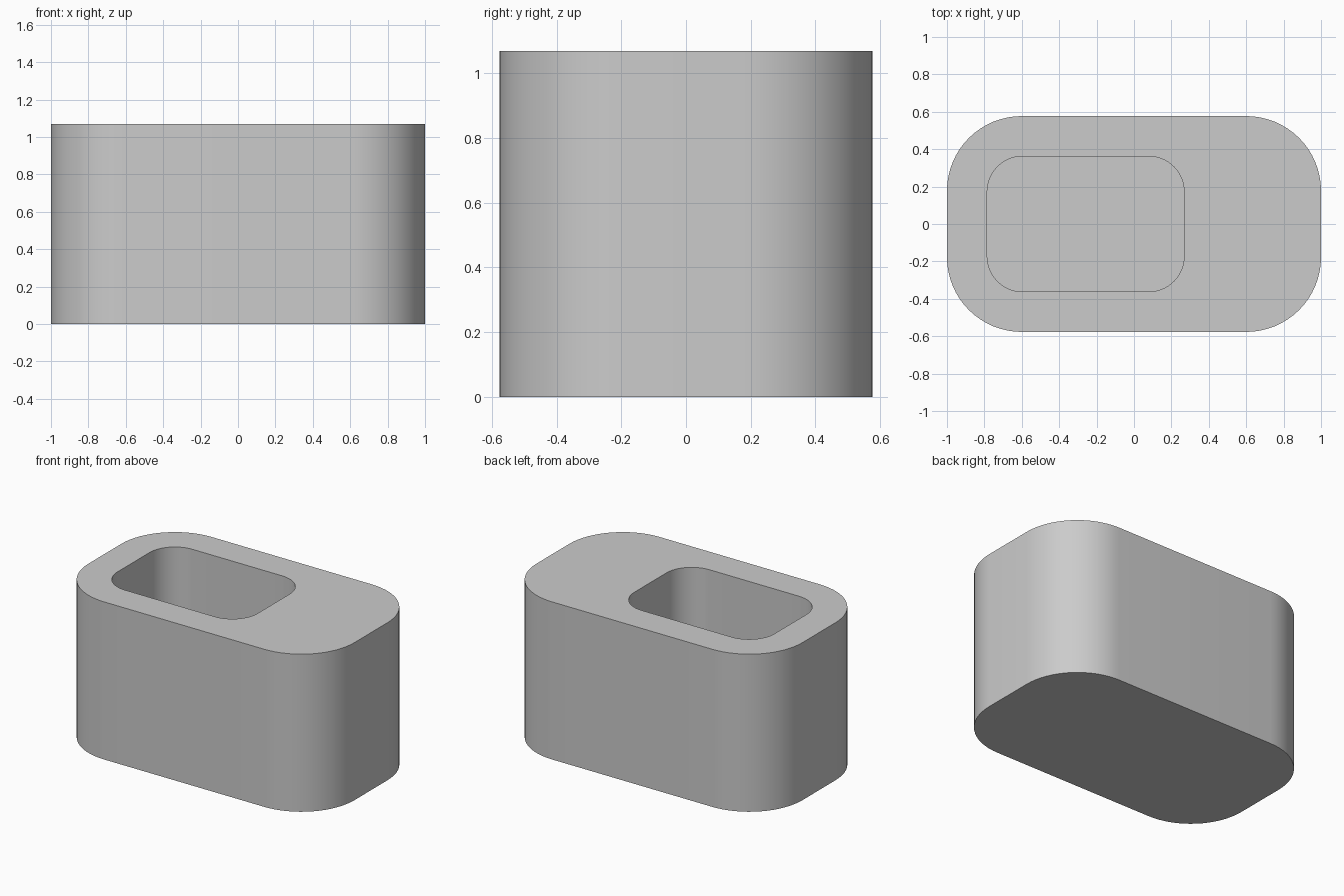
import bpy, bmesh, math

old = bpy.data.objects.get("Cube")
if old:
    bpy.data.objects.remove(old, do_unlink=True)

HEIGHT, FLOOR = 1.07, 0.215
STEPS = 16  # segments per rounded corner

grey = bpy.data.materials.new("plain grey")
grey.use_nodes = True
colour = (0.6, 0.6, 0.6, 1)
grey.diffuse_color = colour
grey.node_tree.nodes["Principled BSDF"].inputs["Base Color"].default_value = colour


def rounded_ring(bm, x_min, x_max, half_y, radius, z):
    """Counter-clockwise ring of vertices around a rounded rectangle."""
    left, right, y = x_min + radius, x_max - radius, half_y - radius
    ring = []
    for i, (cx, cy) in enumerate([(right, y), (left, y), (left, -y), (right, -y)]):
        for s in range(STEPS + 1):
            a = math.pi / 2 * (i + s / STEPS)
            ring.append(bm.verts.new((cx + radius * math.cos(a), cy + radius * math.sin(a), z)))
    return ring


def bridge(bm, lower, upper):
    n = len(lower)
    for i in range(n):
        j = (i + 1) % n
        bm.faces.new((lower[i], lower[j], upper[j], upper[i]))


# Rounded block with an off-centre rounded pocket open at the top
outer = (-1.0, 1.0, 0.577, 0.4)
pocket = (-0.785, 0.268, 0.362, 0.19)
bm = bmesh.new()
rings = [rounded_ring(bm, *shape, z) for shape, z in
         ((outer, 0), (outer, HEIGHT), (pocket, HEIGHT), (pocket, FLOOR))]
for lower, upper in zip(rings, rings[1:]):
    bridge(bm, lower, upper)
bm.faces.new(rings[0][::-1])  # underside
bm.faces.new(rings[-1])       # pocket floor

mesh = bpy.data.meshes.new("block_with_pocket")
bm.to_mesh(mesh)
bm.free()
mesh.materials.append(grey)
block = bpy.data.objects.new("block_with_pocket", mesh)
bpy.context.collection.objects.link(block)

# Smooth corners, sharp rims
bpy.ops.object.select_all(action="DESELECT")
block.select_set(True)
bpy.context.view_layer.objects.active = block
bpy.ops.object.shade_smooth_by_angle(angle=math.radians(30))
